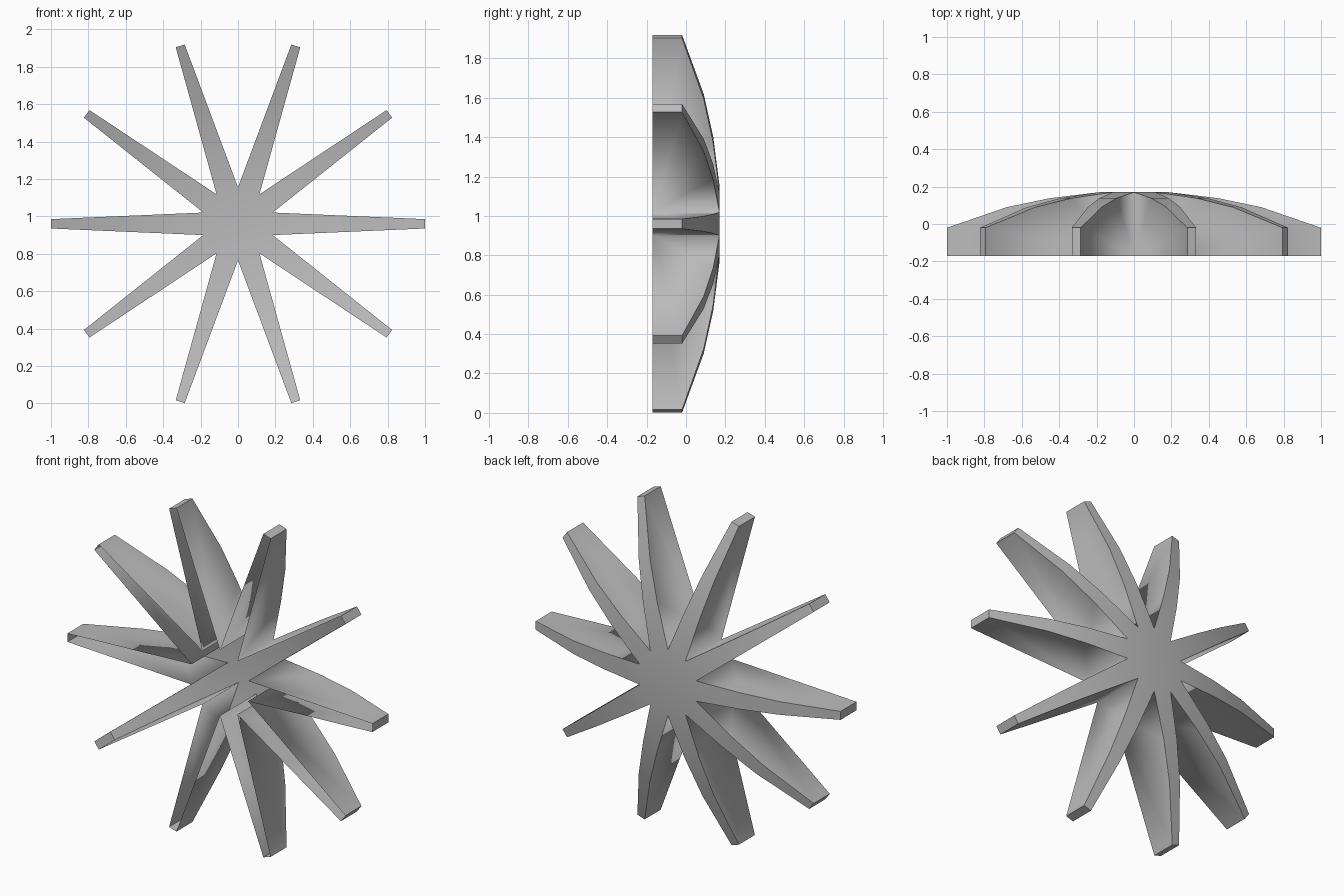
import bpy, bmesh
from math import cos, sin, radians

if "Cube" in bpy.data.objects:
    bpy.data.objects.remove(bpy.data.objects["Cube"])

ARMS = 10
STEP = 360 / ARMS
CENTRE_Z = 0.96
FRONT_Y, BACK_Y = -0.17, 0.17
VALLEY_R = 0.195
TIP_HALF = 0.025
# Curved back of an arm: distance from the hub, depth
ARM_BACK = [(0.45, 0.138), (0.68, 0.09), (1.0, -0.02)]

grey = bpy.data.materials.new("plain grey")
grey.use_nodes = True
colour = (0.5, 0.5, 0.5, 1)
grey.diffuse_color = colour
grey.node_tree.nodes["Principled BSDF"].inputs["Base Color"].default_value = colour

bm = bmesh.new()


def point(angle, along, across, y):
    """Vertex given in the frame of an arm at this angle."""
    a = radians(angle)
    return bm.verts.new((along * cos(a) - across * sin(a), y,
                         CENTRE_Z + along * sin(a) + across * cos(a)))


def half_width(along):
    a = radians(STEP / 2)
    start, wide = VALLEY_R * cos(a), VALLEY_R * sin(a)
    return wide + (TIP_HALF - wide) * (along - start) / (1 - start)


# Corners between the arms, at the back and at the open front
valley_back = [point(STEP * (i + 0.5), VALLEY_R, 0, BACK_Y) for i in range(ARMS)]
valley_front = [point(STEP * (i + 0.5), VALLEY_R, 0, FRONT_Y) for i in range(ARMS)]
hub = bm.faces.new(valley_back)

# Hollow arms: curved back, two side walls and an end wall
sharp_pairs = []
for i in range(ARMS):
    rails, fronts = [], []
    for side, corner in ((-1, i - 1), (1, i)):
        rail = [valley_back[corner]]
        rail += [point(STEP * i, u, side * half_width(u), y) for u, y in ARM_BACK]
        front = point(STEP * i, 1, side * TIP_HALF, FRONT_Y)
        fan = rail + [front]
        for a, b in zip(fan, fan[1:]):
            bm.faces.new((valley_front[corner], a, b))
        sharp_pairs += list(zip(fan, fan[1:]))
        rails.append(rail)
        fronts.append(front)
    low, high = rails
    for k in range(len(low) - 1):
        bm.faces.new((low[k], low[k + 1], high[k + 1], high[k]))
    bm.faces.new((low[-1], fronts[0], fronts[1], high[-1]))
    sharp_pairs.append((low[-1], high[-1]))

# Consistent outward normals, with the hub facing the back
bmesh.ops.recalc_face_normals(bm, faces=bm.faces)
hub.normal_update()
if hub.normal.y < 0:
    bmesh.ops.reverse_faces(bm, faces=bm.faces)

# Smooth surfaces with crisp rims and tips
for face in bm.faces:
    face.smooth = True
for a, b in sharp_pairs:
    bm.edges.get((a, b)).smooth = False

mesh = bpy.data.meshes.new("star_shell")
bm.to_mesh(mesh)
bm.free()
mesh.materials.append(grey)
shell = bpy.data.objects.new("star_shell", mesh)
bpy.context.scene.collection.objects.link(shell)
